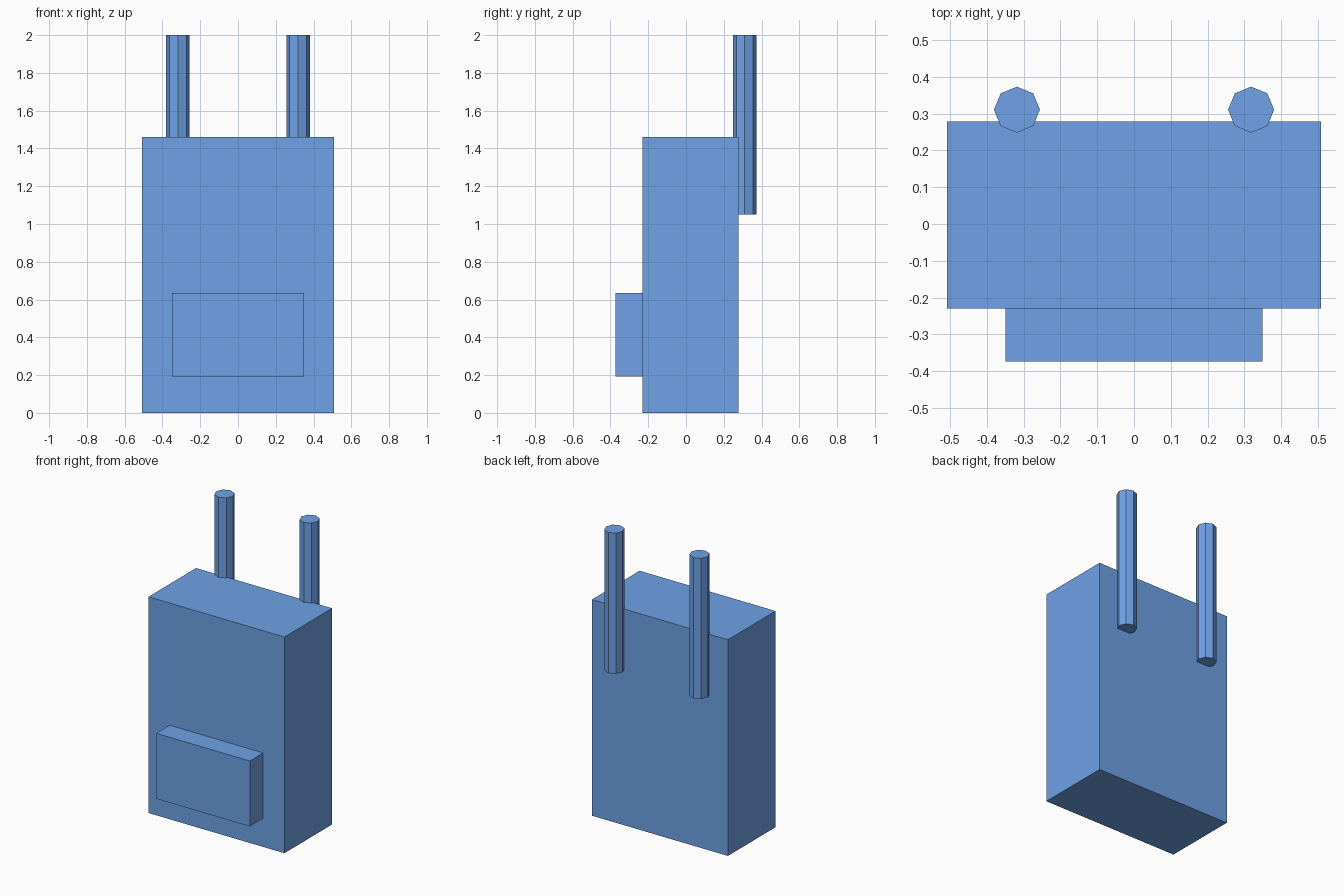
import bpy

if "Cube" in bpy.data.objects:
    bpy.data.objects.remove(bpy.data.objects["Cube"])

# Blue for every part
blue = bpy.data.materials.new("blue")
blue.diffuse_color = (0.16, 0.36, 0.8, 1)
blue.use_nodes = True
blue.node_tree.nodes["Principled BSDF"].inputs["Base Color"].default_value = blue.diffuse_color


def box(name, x, y, z):
    """Box from (min, max) ranges on each axis."""
    ranges = (x, y, z)
    bpy.ops.mesh.primitive_cube_add(size=1, location=[(a + b) / 2 for a, b in ranges])
    ob = bpy.context.object
    ob.name = name
    ob.scale = [b - a for a, b in ranges]
    bpy.ops.object.transform_apply(location=False, rotation=False, scale=True)
    ob.data.materials.append(blue)


# Main pack body
box("pack_body", (-0.508, 0.508), (-0.23, 0.278), (0, 1.46))

# Front pocket
box("front_pocket", (-0.349, 0.349), (-0.373, -0.23), (0.193, 0.635))

# Eight-sided upright tubes at the back
bottom, top = 1.05, 2.0
for side, sign in (("left", -1), ("right", 1)):
    bpy.ops.mesh.primitive_cylinder_add(
        vertices=8, radius=0.0625, depth=top - bottom,
        location=(sign * 0.318, 0.3105, (bottom + top) / 2))
    tube = bpy.context.object
    tube.name = side + "_tube"
    tube.data.materials.append(blue)
